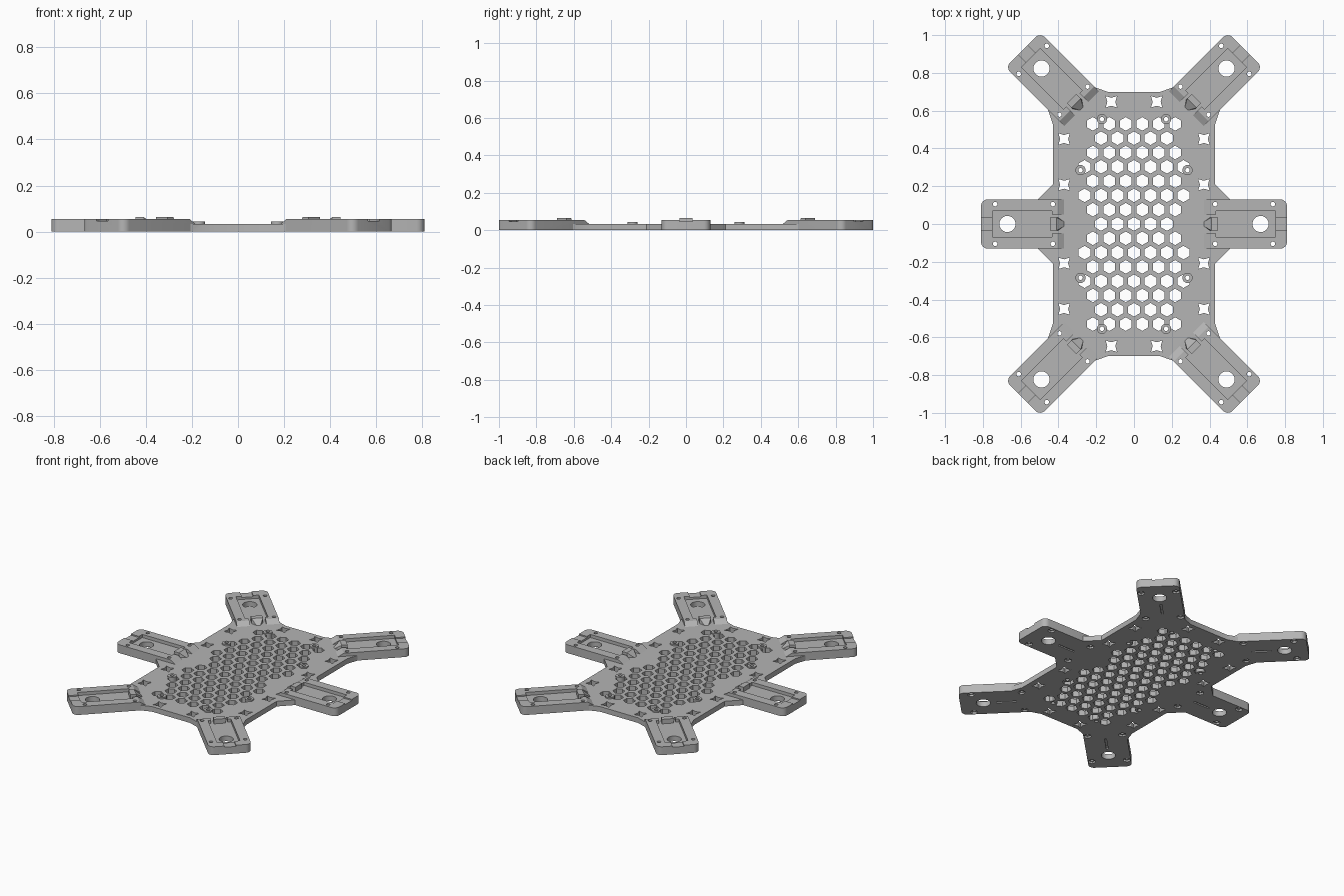
import bpy, bmesh
from math import sin, cos, pi, radians
from mathutils import Matrix, Vector

cube = bpy.data.objects.get("Cube")
if cube:
    bpy.data.objects.remove(cube, do_unlink=True)

PLATE_Z, ARM_Z = 0.034, 0.055

grey = bpy.data.materials.new("plain_grey")
grey.use_nodes = True
grey.diffuse_color = (0.46, 0.46, 0.46, 1)
grey.node_tree.nodes["Principled BSDF"].inputs["Base Color"].default_value = (0.46, 0.46, 0.46, 1)


def ring(r, n, x=0, y=0, turn=0):
    return [(x + r * cos(turn + 2 * pi * i / n), y + r * sin(turn + 2 * pi * i / n)) for i in range(n)]


def rect(x0, x1, y0, y1):
    return [(x0, y0), (x1, y0), (x1, y1), (x0, y1)]


def prism(bm, pts, z0, z1, mat=Matrix()):
    low = [bm.verts.new(mat @ Vector((x, y, z0))) for x, y in pts]
    high = [bm.verts.new(mat @ Vector((x, y, z1))) for x, y in pts]
    bm.faces.new(low[::-1])
    bm.faces.new(high)
    for i in range(len(pts)):
        j = (i + 1) % len(pts)
        bm.faces.new((low[i], low[j], high[j], high[i]))


def hull(bm, pts, mat=Matrix()):
    verts = [bm.verts.new(mat @ Vector(p)) for p in pts]
    bmesh.ops.convex_hull(bm, input=verts)


def finish(name, bm):
    bmesh.ops.recalc_face_normals(bm, faces=bm.faces)
    mesh = bpy.data.meshes.new(name)
    bm.to_mesh(mesh)
    bm.free()
    mesh.materials.append(grey)
    obj = bpy.data.objects.new(name, mesh)
    bpy.context.collection.objects.link(obj)
    return obj


def combine(target, tool_bm, operation):
    tool = finish("cutter", tool_bm)
    tool.hide_render = True
    mod = target.modifiers.new("bool", 'BOOLEAN')
    mod.operation, mod.solver, mod.object = operation, 'EXACT', tool
    bpy.context.view_layer.objects.active = target
    bpy.ops.object.modifier_apply(modifier=mod.name)
    bpy.data.objects.remove(tool, do_unlink=True)


# Arm frames: origin at the big hole, local x pointing outward
def frame(x, y, deg):
    return Matrix.Translation((x, y, 0)) @ Matrix.Rotation(radians(deg), 4, 'Z')


arms = [frame(0.67, 0, 0), frame(-0.67, 0, 180), frame(0.49, 0.823, 45),
        frame(-0.49, 0.823, 135), frame(-0.49, -0.823, 225), frame(0.49, -0.823, 315)]

# Central plate with flared shoulders
quarter = [(0.51, 0.13), (0.43, 0.21), (0.43, 0.53), (0.455, 0.605), (0.24, 0.735), (0.14, 0.70)]
half = quarter + [(-x, y) for x, y in quarter[::-1]]
bm = bmesh.new()
prism(bm, half + [(-x, -y) for x, y in half], 0, PLATE_Z)
plate = finish("body_plate", bm)

# Six arms with rounded outer corners
outline = [(-0.30, 0.13), (-0.30, -0.13)]
for cy, start in ((-0.095, -pi / 2), (0.095, 0)):
    outline += [(0.105 + 0.035 * cos(start + pi / 2 * i / 6), cy + 0.035 * sin(start + pi / 2 * i / 6))
                for i in range(7)]
bm = bmesh.new()
for m in arms:
    prism(bm, outline, 0, ARM_Z, m)
combine(plate, bm, 'UNION')

# Servo pockets, and nut recesses underneath
screws = [(x, y) for x in (-0.24, 0.065) for y in (-0.105, 0.105)]
bm = bmesh.new()
for m in arms:
    prism(bm, rect(-0.235, 0.08, -0.07, 0.07), PLATE_Z, 0.08, m)
    prism(bm, rect(-0.20, -0.08, -0.006, 0.006), -0.02, 0.008, m)
    for x, y in screws:
        prism(bm, ring(0.023, 6, x, y), -0.02, 0.012, m)
combine(plate, bm, 'DIFFERENCE')

# Cable channels and the gaps around the clips
bm = bmesh.new()
for m in arms:
    prism(bm, rect(0.07, 0.16, -0.035, 0.035), 0.047, 0.08, m)
    prism(bm, rect(-0.32, -0.23, -0.05, 0.05), PLATE_Z, 0.08, m)
combine(plate, bm, 'DIFFERENCE')

# Sloped inner arm ends
bm = bmesh.new()
for m in arms:
    hull(bm, [(x, y, z) for y in (-0.15, 0.15)
              for x, z in ((-0.30, PLATE_Z), (-0.26, 0.058), (-0.32, 0.08), (-0.32, PLATE_Z))], m)
combine(plate, bm, 'DIFFERENCE')

# Through holes in the arms, star slots and honeycomb
bm = bmesh.new()
for m in arms:
    prism(bm, ring(0.043, 32), -0.1, 0.1, m)
    for x, y in screws:
        prism(bm, ring(0.012, 12, x, y), -0.1, 0.1, m)
star = [(0.03, 0.03), (0, 0.021), (-0.03, 0.03), (-0.021, 0),
        (-0.03, -0.03), (0, -0.021), (0.03, -0.03), (0.021, 0)]
for x, y in ((0.12, 0.647), (0.37, 0.45), (0.37, 0.208)):
    for sx in (-1, 1):
        for sy in (-1, 1):
            prism(bm, [(sx * x + u, sy * y + v) for u, v in star], -0.1, 0.1)
for row in range(-7, 8):
    if row % 2:
        columns = [i + 0.5 for i in range(-3, 3)]
    else:
        reach = 3 if abs(row) in (2, 4) else 2
        columns = range(-reach, reach + 1)
    for c in columns:
        prism(bm, ring(0.036, 6, c * 0.0872, row * 0.0757, pi / 6), -0.1, 0.1)
combine(plate, bm, 'DIFFERENCE')

# Tubular screw bosses, seated in the plate
spots = [(sx * x, sy * y) for x, y in ((0.17, 0.555), (0.283, 0.285)) for sx in (-1, 1) for sy in (-1, 1)]
bm = bmesh.new()
for x, y in spots:
    prism(bm, ring(0.026, 24, x, y), -0.1, 0.1)
combine(plate, bm, 'DIFFERENCE')
bm = bmesh.new()
for x, y in spots:
    prism(bm, ring(0.027, 24, x, y), 0, 0.043)
bosses = finish("screw_bosses", bm)
bm = bmesh.new()
for x, y in spots:
    prism(bm, ring(0.012, 16, x, y), -0.1, 0.1)
combine(bosses, bm, 'DIFFERENCE')

# Retaining clips at the inner end of each pocket
bm = bmesh.new()
for m in arms:
    hull(bm, [(x, s * y, z) for s in (-1, 1) for x, y, z in (
        (-0.225, 0.035, 0.064), (-0.26, 0.035, 0.064), (-0.225, 0.035, 0.02),
        (-0.27, 0.035, 0.02), (-0.30, 0.012, PLATE_Z), (-0.30, 0.012, 0.02))], m)
clips = finish("retaining_clips", bm)

for obj in (plate, bosses, clips):
    obj.select_set(True)
bpy.context.view_layer.objects.active = plate
bpy.ops.object.shade_smooth_by_angle(angle=radians(25))
